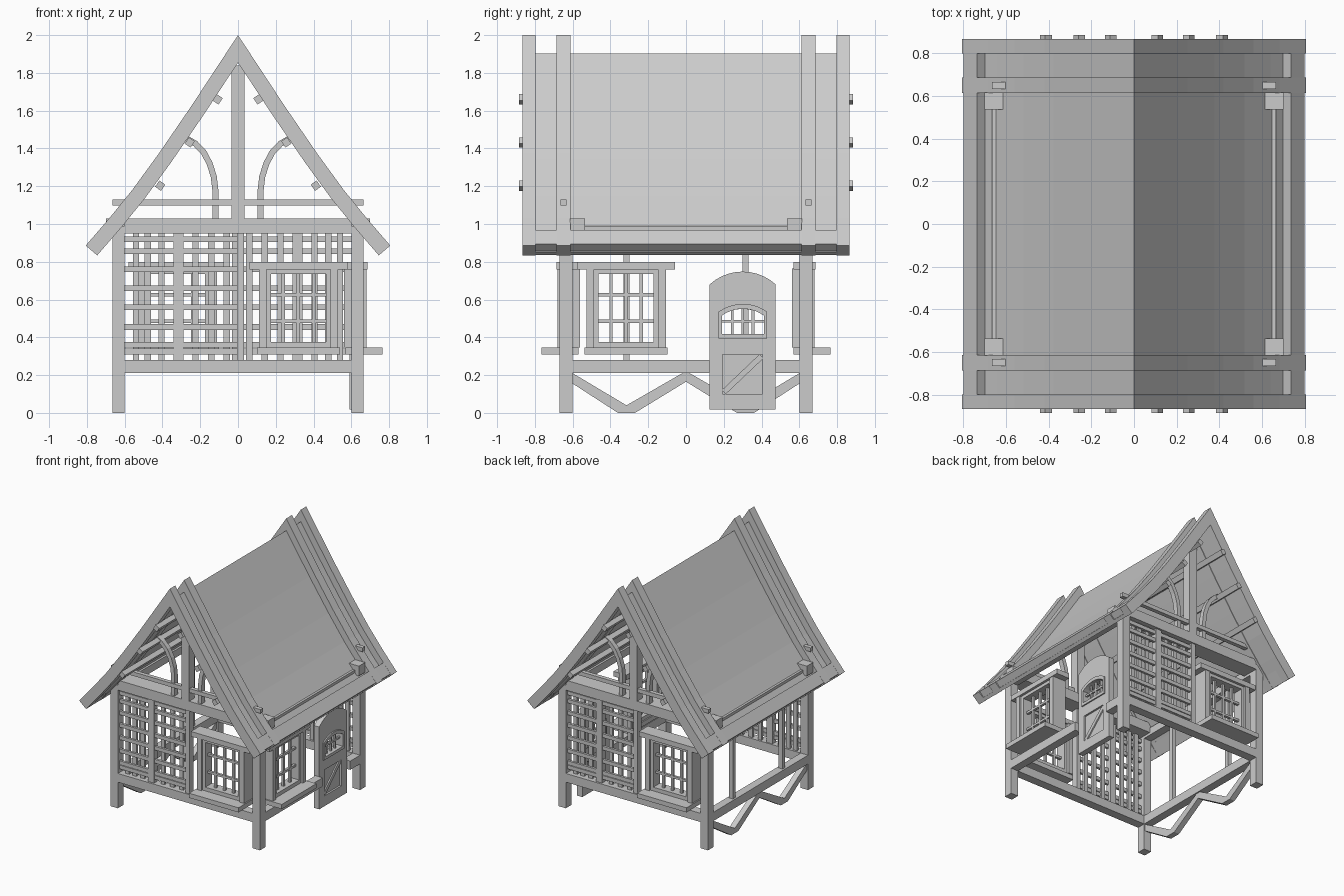
import bpy, bmesh, math
from mathutils import Vector, Matrix

if "Cube" in bpy.data.objects:
    bpy.data.objects.remove(bpy.data.objects["Cube"])

HALF_TURN = Matrix.Rotation(math.pi, 4, 'Z')


def finish(name, bm, turn=False):
    """Make an object; turn=True adds a copy rotated half a turn about z."""
    bmesh.ops.recalc_face_normals(bm, faces=bm.faces)
    me = bpy.data.meshes.new(name)
    bm.to_mesh(me)
    bm.free()
    ob = bpy.data.objects.new(name, me)
    bpy.context.collection.objects.link(ob)
    if turn:
        twin = bpy.data.objects.new(name + "_opposite", me)
        twin.matrix_world = HALF_TURN
        bpy.context.collection.objects.link(twin)


def add_box(bm, x0, x1, y0, y1, z0, z1):
    m = Matrix.Translation(((x0 + x1) / 2, (y0 + y1) / 2, (z0 + z1) / 2)) @ \
        Matrix.Diagonal((abs(x1 - x0), abs(y1 - y0), abs(z1 - z0), 1))
    bmesh.ops.create_cube(bm, size=1, matrix=m)


def boxes(name, items, turn=False, matrix=None):
    bm = bmesh.new()
    for b in items:
        add_box(bm, *b)
    if matrix:
        bm.transform(matrix)
    finish(name, bm, turn)


def prisms(name, outlines, axis, a, b, turn=False):
    """Extrude outlines along axis: 'y' takes (x, z) points, 'x' takes (y, z)."""
    bm = bmesh.new()
    for pts in outlines:
        def at(p, t):
            return (p[0], t, p[1]) if axis == 'y' else (t, p[0], p[1])
        r0 = [bm.verts.new(at(p, a)) for p in pts]
        r1 = [bm.verts.new(at(p, b)) for p in pts]
        bm.faces.new(r0)
        bm.faces.new(r1[::-1])
        for i in range(len(pts)):
            j = (i + 1) % len(pts)
            bm.faces.new((r0[i], r1[i], r1[j], r0[j]))
    finish(name, bm, turn)


def offset(pts, d):
    """Shift a path sideways, to the right of its direction."""
    out = []
    for i, p in enumerate(pts):
        t = Vector(pts[min(i + 1, len(pts) - 1)]) - Vector(pts[max(i - 1, 0)])
        t.normalize()
        out.append((p[0] + t.y * d, p[1] - t.x * d))
    return out


def band(pts, w):
    return offset(pts, w / 2) + offset(pts, -w / 2)[::-1]


def flip(pts):
    return [(-p[0], p[1]) for p in pts]


def arc(x0, x1, z, rise, n=10):
    h = abs(x1 - x0) / 2
    r = (h * h + rise * rise) / (2 * rise)
    top = math.asin(h / r)
    s = 1 if x1 > x0 else -1
    return [((x0 + x1) / 2 + s * r * math.sin(a), z + rise - r + r * math.cos(a))
            for a in [top * (2 * i / n - 1) for i in range(n + 1)]]


# Roof: gently flared slope shared by rafters and panel
SLOPE = [(0, 2), (.25, 1.62), (.42, 1.372), (.56, 1.18), (.68, 1.032), (.806, .886)]


def roof_line(d):
    p = offset(SLOPE, d)
    p[0] = (0, 2 - d * 1.82)
    return p


def roof_profile(d0, d1):
    top, low = roof_line(d0), roof_line(d1)
    return flip(top[:0:-1]) + top + low[:0:-1] + flip(low)


prisms("gable_rafters", [roof_profile(0, .08)], 'y', -.866, -.797, True)
prisms("inner_rafters", [roof_profile(0, .08)], 'y', -.685, -.612, True)
prisms("roof_panel", [roof_profile(.053, .075)], 'y', -.80, .80)
eave = [(.735, .968), (.798, .893), (.742, .838), (.68, .915)]
prisms("eave_boards", [eave, flip(eave)], 'y', -.80, .80)

# Purlins under the rafters
purlins = []
for x, z, s in [(.108, 1.66, 1.52), (.256, 1.432, 1.48), (.412, 1.203, 1.4)]:
    t = Vector((1, -s)).normalized() * .02
    p = band([(x - t.x, z - t.y), (x + t.x, z + t.y)], .038)
    purlins += [p, flip(p)]
prisms("purlins", purlins, 'y', -.885, .885)

# Corner posts, sills and top beams
boxes("corner_posts", [(s * .6, s * .665, t * .6, t * .67, 0, .99)
                       for s in (1, -1) for t in (1, -1)])
boxes("gable_sill", [(-.6, .6, -.67, -.6, .21, .28)], True)
boxes("gable_top_beam", [(-.6, .6, -.67, -.6, .95, 1.03)], True)
boxes("cross_beam", [(-.70, .70, -.615, -.535, .95, 1.03)], True)
boxes("collar_tie", [(-.665, .665, -.665, -.632, 1.098, 1.13)], True)
boxes("side_wall_plate", [(.6, .665, -.6, .6, .93, .99)], True)
boxes("left_sill", [(-.665, -.6, -.6, .6, .21, .28)])
boxes("right_sill", [(.6, .665, -.6, .125, .21, .28), (.6, .665, .475, .6, .21, .28)])

# King post and curved gable braces
boxes("king_post", [(-.035, .035, -.67, -.6, 1.03, 1.84)], True)
curve = [(.12, 1.03), (.12, 1.18), (.128, 1.25), (.15, 1.32), (.182, 1.38),
         (.225, 1.425), (.285, 1.46)]
brace = band(curve, .032)
prisms("curved_braces", [brace, flip(brace)], 'y', -.655, -.615, True)

# Left side: slim studs and zigzag braces underneath
boxes("left_studs", [(-.65, -.615, y - .017, y + .017, .28, .95) for y in (-.315, .315)])
zig = []
for s in (1, -1):
    zig += [[(s * .6, .21), (s * .6, .155), (s * .36, .0), (s * .315, .0), (s * .315, .04)],
            [(s * .02, .21), (0, .21), (0, .165), (s * .27, .0), (s * .315, .0), (s * .315, .04)]]
prisms("zigzag_braces", zig, 'x', -.655, -.61)

# Lattice panel, left half of each gable wall
lattice = [(x - .017, x + .017, -.635, -.615, .28, .95)
           for x in (-.54, -.477, -.405, -.225, -.142, -.06)]
lattice += [(-.6, 0, -.65, -.63, z - .015, z + .015)
            for z in (.325, .36, .455, .56, .66, .76, .855, .92)]
lattice += [(-.342, -.288, -.655, -.61, .28, .95), (-.005, .032, -.66, -.61, .28, .95)]
boxes("lattice", lattice, True)


# Windows: modelled facing -y at origin, then placed
def window(name, matrix, turn=False):
    w, z0, z1 = .21, .345, .765
    parts = [(-.26, .26, -.685, -.57, .76, .80), (-.22, .22, -.765, -.57, .308, .345),
             (-w, -w + .04, -.68, -.56, z0, z1), (w - .04, w, -.68, -.56, z0, z1),
             (-.17, -.145, -.665, -.58, z0, z1), (.145, .17, -.665, -.58, z0, z1),
             (-.145, .145, -.665, -.58, z0, z0 + .03), (-.145, .145, -.665, -.58, z1 - .03, z1)]
    parts += [(x - .009, x + .009, -.635, -.615, z0, z1) for x in (-.08, 0, .08)]
    parts += [(-.145, .145, -.635, -.615, z - .009, z + .009) for z in (.485, .625)]
    boxes(name, parts, turn, matrix)


window("gable_window", Matrix.Translation((.32, 0, 0)), True)
window("right_window", Matrix.Translation((0, -.317, 0)) @ Matrix.Rotation(math.pi / 2, 4, 'Z'))

# Arched door with a small arched light and a braced lower panel
upper = arc(.125, .475, .68, .068) + [(.475, .41), (.418, .41)] + \
    arc(.418, .182, .515, .035) + [(.182, .41), (.125, .41)]
prisms("door_upper", [upper], 'x', .59, .635)
boxes("door_lower", [(.59, .635, .125, .475, .018, .10), (.59, .635, .125, .475, .31, .41),
                     (.59, .635, .125, .192, .10, .31), (.59, .635, .406, .475, .10, .31),
                     (.60, .62, .192, .406, .10, .31)])
prisms("door_diagonal", [band([(.20, .11), (.40, .30)], .03)], 'x', .595, .63)
trim = arc(.172, .43, .535, .042) + [(.43, .40), (.412, .40)] + \
    arc(.412, .19, .515, .036) + [(.19, .40), (.172, .40)]
prisms("door_light_trim", [trim], 'x', .58, .645)
boxes("door_light_bars", [(.605, .62, y - .007, y + .007, .41, .55) for y in (.245, .3, .355)]
      + [(.605, .62, .185, .415, .478, .492), (.58, .645, .172, .43, .395, .418)])
